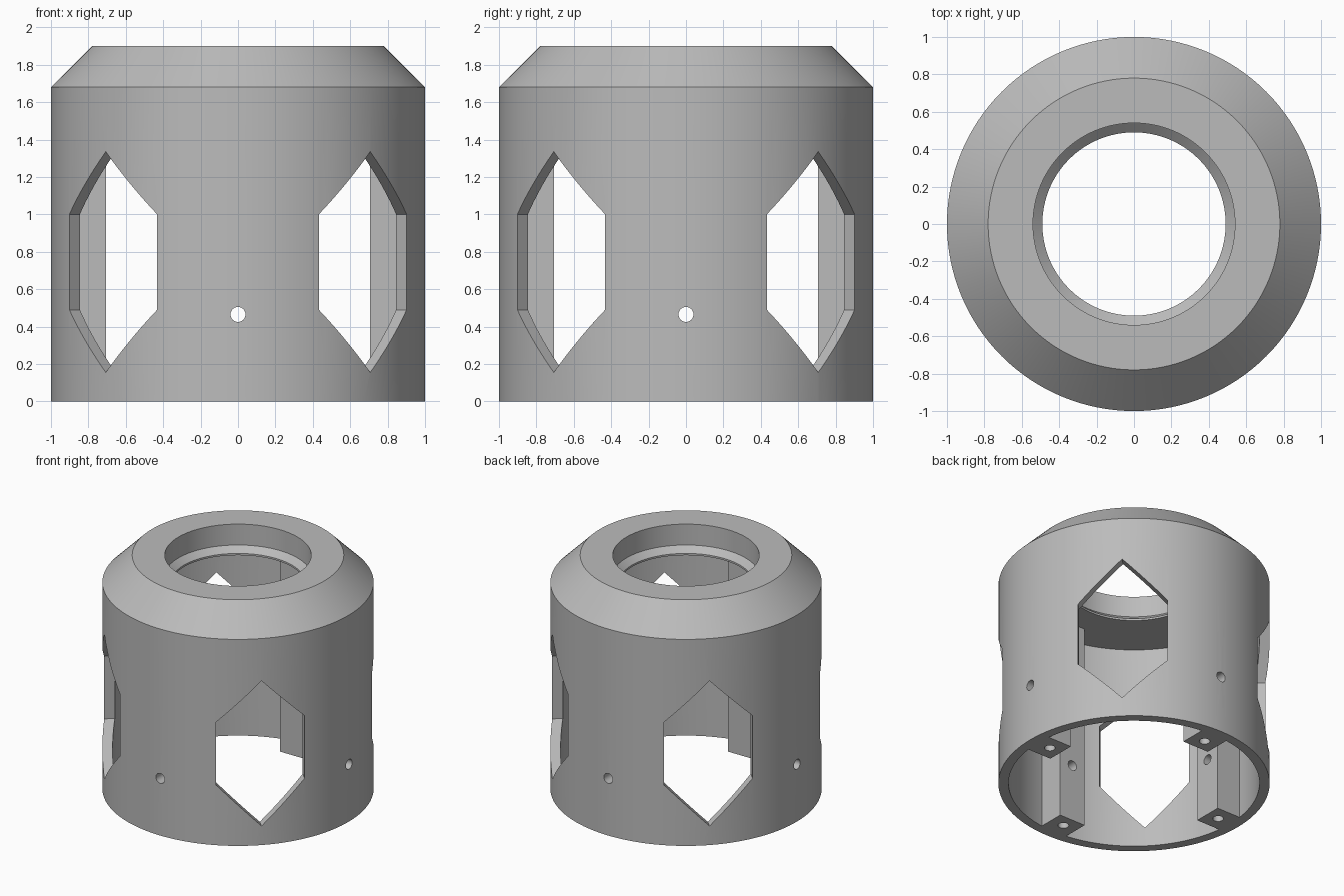
import bpy, bmesh
from math import pi
from mathutils import Matrix, Vector

cube = bpy.data.objects.get("Cube")
if cube:
    bpy.data.objects.remove(cube, do_unlink=True)

grey = bpy.data.materials.new("plain grey")
grey.use_nodes = True
COLOUR = (0.5, 0.5, 0.5, 1)
grey.diffuse_color = COLOUR
grey.node_tree.nodes["Principled BSDF"].inputs["Base Color"].default_value = COLOUR

WALL_IN = 0.925      # inner radius of the shell
CEILING = 1.67       # underside of the top
POST_IN, POST_HALF = 0.707, 0.117
SCREW_R = 0.04


def make_object(name, bm):
    bmesh.ops.recalc_face_normals(bm, faces=bm.faces)
    mesh = bpy.data.meshes.new(name)
    bm.to_mesh(mesh)
    bm.free()
    mesh.materials.append(grey)
    obj = bpy.data.objects.new(name, mesh)
    bpy.context.collection.objects.link(obj)
    return obj


def lathe(name, profile, steps=128):
    """Spin a closed (radius, height) profile around z."""
    bm = bmesh.new()
    verts = [bm.verts.new((r, 0, z)) for r, z in profile]
    edges = [bm.edges.new((v, verts[i - 1])) for i, v in enumerate(verts)]
    bmesh.ops.spin(bm, geom=verts + edges, cent=(0, 0, 0), axis=(0, 0, 1),
                   angle=2 * pi, steps=steps, use_merge=True)
    bmesh.ops.remove_doubles(bm, verts=bm.verts, dist=1e-5)
    return make_object(name, bm)


def prism(bm, outline, x0, x1):
    """Extrude a (y, z) outline along x."""
    face = bm.faces.new([bm.verts.new((x0, y, z)) for y, z in outline])
    ext = bmesh.ops.extrude_face_region(bm, geom=[face])["geom"]
    moved = [g for g in ext if isinstance(g, bmesh.types.BMVert)]
    bmesh.ops.translate(bm, verts=moved, vec=(x1 - x0, 0, 0))


def four_around(bm, start=0.0):
    """Turn the geometry to a start angle and repeat it each quarter turn."""
    bmesh.ops.rotate(bm, verts=bm.verts, matrix=Matrix.Rotation(start, 3, "Z"))
    source = list(bm.verts) + list(bm.edges) + list(bm.faces)
    for i in range(1, 4):
        copy = bmesh.ops.duplicate(bm, geom=source)["geom"]
        verts = [g for g in copy if isinstance(g, bmesh.types.BMVert)]
        bmesh.ops.rotate(bm, verts=verts, matrix=Matrix.Rotation(i * pi / 2, 3, "Z"))


def hole(bm, centre, depth, turn):
    bmesh.ops.create_cone(bm, cap_ends=True, segments=32, radius1=SCREW_R,
                          radius2=SCREW_R, depth=depth,
                          matrix=Matrix.Translation(Vector(centre)) @ turn)


def combine(target, tool, operation):
    mod = target.modifiers.new(tool.name, "BOOLEAN")
    mod.operation, mod.object, mod.solver = operation, tool, "EXACT"
    bpy.context.view_layer.objects.active = target
    bpy.ops.object.modifier_apply(modifier=mod.name)
    bpy.data.objects.remove(tool, do_unlink=True)


# Shell with bevelled shoulder, stepped bore and hollow inside
housing = lathe("housing", [
    (WALL_IN, 0), (1, 0), (1, 1.68), (0.78, 1.9), (0.54, 1.9),
    (0.54, 1.73), (0.49, 1.685), (0.49, CEILING), (WALL_IN, CEILING)])

# Four screw posts on the inside of the wall
bm = bmesh.new()
h = POST_HALF
prism(bm, [(-h, 0), (h, 0), (h, CEILING + 0.02), (-h, CEILING + 0.02)], POST_IN, 0.96)
four_around(bm)
combine(housing, make_object("screw_posts", bm), "UNION")

# Six-sided windows on the diagonals
bm = bmesh.new()
w = 0.332
prism(bm, [(0, 0.155), (w, 0.49), (w, 1.0), (0, 1.335), (-w, 1.0), (-w, 0.49)], 0.7, 1.2)
four_around(bm, pi / 4)
combine(housing, make_object("window_cutters", bm), "DIFFERENCE")

# Sideways screw holes through wall and posts
bm = bmesh.new()
hole(bm, (0.85, 0, 0.465), 0.5, Matrix.Rotation(pi / 2, 4, "Y"))
four_around(bm)
combine(housing, make_object("side_hole_cutters", bm), "DIFFERENCE")

# Screw holes up into the posts
bm = bmesh.new()
hole(bm, (0.81, 0, 0.1), 0.6, Matrix.Identity(4))
four_around(bm)
combine(housing, make_object("post_hole_cutters", bm), "DIFFERENCE")

# Smooth round walls, sharp edges elsewhere
bpy.ops.object.select_all(action="DESELECT")
housing.select_set(True)
bpy.context.view_layer.objects.active = housing
bpy.ops.object.shade_smooth_by_angle(angle=pi / 9)
